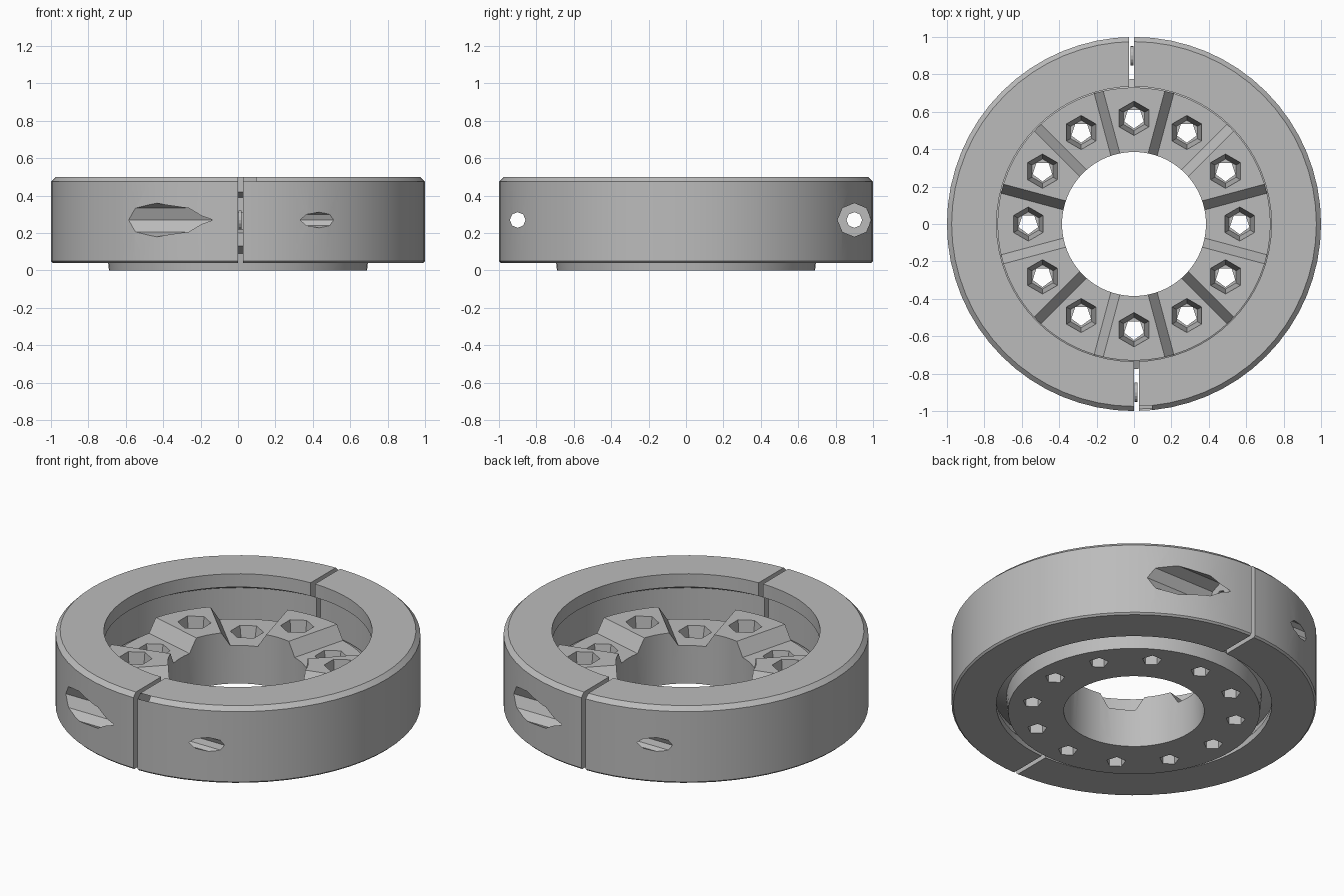
import bpy
import bmesh
from math import cos, sin, pi, radians
from mathutils import Vector, Matrix

cube = bpy.data.objects.get("Cube")
if cube:
    bpy.data.objects.remove(cube)

steel = bpy.data.materials.new("steel_grey")
steel.use_nodes = True
GREY = (0.5, 0.5, 0.5, 1)
steel.diffuse_color = GREY
steel.node_tree.nodes["Principled BSDF"].inputs["Base Color"].default_value = GREY


def to_object(name, bm):
    bmesh.ops.recalc_face_normals(bm, faces=bm.faces)
    mesh = bpy.data.meshes.new(name)
    bm.to_mesh(mesh)
    bm.free()
    mesh.materials.append(steel)
    obj = bpy.data.objects.new(name, mesh)
    bpy.context.collection.objects.link(obj)
    return obj


def lathe(name, profile, sides=64):
    """Revolve a closed (radius, height) profile around z."""
    bm = bmesh.new()
    loops = [[bm.verts.new((r * cos(2 * pi * i / sides), r * sin(2 * pi * i / sides), z))
              for r, z in profile] for i in range(sides)]
    n = len(profile)
    for i in range(sides):
        a, b = loops[i], loops[(i + 1) % sides]
        for j in range(n):
            k = (j + 1) % n
            bm.faces.new((a[j], b[j], b[k], a[k]))
    return to_object(name, bm)


def add_hull(bm, points):
    verts = [bm.verts.new(p) for p in points]
    bmesh.ops.convex_hull(bm, input=verts)


def add_prism(bm, start, end, r1, r2, sides):
    """Straight or tapered prism between two points."""
    start, end = Vector(start), Vector(end)
    axis = end - start
    place = Matrix.Translation((start + end) / 2) @ axis.to_track_quat('Z', 'Y').to_matrix().to_4x4()
    bmesh.ops.create_cone(bm, cap_ends=True, segments=sides, radius1=r1, radius2=r2,
                          depth=axis.length, matrix=place)


def cut(target, bm):
    cutter = to_object("cutter", bm)
    cutter.hide_render = True
    mod = target.modifiers.new("cut", 'BOOLEAN')
    mod.operation = 'DIFFERENCE'
    mod.solver = 'EXACT'
    mod.object = cutter
    bpy.context.view_layer.objects.active = target
    bpy.ops.object.modifier_apply(modifier=mod.name)
    bpy.data.objects.remove(cutter)


def smooth(obj):
    bpy.ops.object.select_all(action='DESELECT')
    obj.select_set(True)
    bpy.context.view_layer.objects.active = obj
    bpy.ops.object.shade_smooth_by_angle(angle=radians(20))


HIGH, LOW = 0.31, 0.23

# Toothed hub: flanged ring, then six gaps with sloped flanks
hub = lathe("toothed_hub", [(0.385, 0), (0.69, 0), (0.70, 0.09), (0.775, 0.13), (0.775, 0.2),
                            (0.73, 0.22), (0.73, HIGH), (0.385, HIGH)])
gaps = bmesh.new()
for k in range(6):
    points = []
    for side in (-1, 1):
        a = radians(60 * k + 15 * side)
        along = Vector((cos(a), sin(a), 0))
        across = Vector((-sin(a), cos(a), 0)) * side
        for z, offset in ((LOW, -0.025), (HIGH + 0.04, 0.05)):
            for r in (0.3, 1.0):
                points.append(along * r + across * offset + Vector((0, 0, z)))
    add_hull(gaps, points)
cut(hub, gaps)

# Twelve bolt holes: tapered hexagonal recess over a narrow through hole
recesses, holes = bmesh.new(), bmesh.new()
for k in range(12):
    a = radians(30 * k)
    x, y = 0.565 * cos(a), 0.565 * sin(a)
    top = HIGH if k % 2 else LOW
    add_prism(recesses, (x, y, 0.1), (x, y, top + 0.004), 0.065, 0.092, 6)
    add_prism(holes, (x, y, -0.1), (x, y, 0.5), 0.055, 0.055, 5)
cut(hub, recesses)
cut(hub, holes)
smooth(hub)

# Clamp ring with an internal groove around the hub flange
ring = lathe("clamp_ring", [(0.735, 0.5), (0.735, 0.42), (0.79, 0.39), (0.79, 0.12), (0.755, 0.08),
                            (0.755, 0.04), (0.99, 0.04), (1, 0.05), (1, 0.475), (0.975, 0.5)])

# Two slits, clamp screw holes and their recesses, half a turn apart
slits, screw_holes, screw_recesses = bmesh.new(), bmesh.new(), bmesh.new()
for s in (1, -1):
    add_hull(slits, [(x, y, z) for x in (0, -0.028 * s) for y in (0.6 * s, 1.2 * s)
                     for z in (-0.1, 0.7)])
    add_prism(screw_holes, (-1.2, 0.9 * s, 0.27), (1.2, 0.9 * s, 0.27), 0.042, 0.042, 8)
    add_prism(screw_recesses, (0.14 * s, 0.9 * s, 0.27), (1.2 * s, 0.9 * s, 0.27), 0.09, 0.09, 8)
cut(ring, slits)
cut(ring, screw_holes)
cut(ring, screw_recesses)
smooth(ring)

# Short sleeves around the screw holes, standing in the slits
for s, name in ((1, "back_sleeve"), (-1, "front_sleeve")):
    sleeve = lathe(name, [(0.042, 0), (0.052, 0), (0.052, 0.018), (0.042, 0.018)], 16)
    sleeve.matrix_world = (Matrix.Translation((-0.02 * s, 0.9 * s, 0.27))
                           @ Matrix.Rotation(pi / 2 * s, 4, 'Y'))
    smooth(sleeve)
